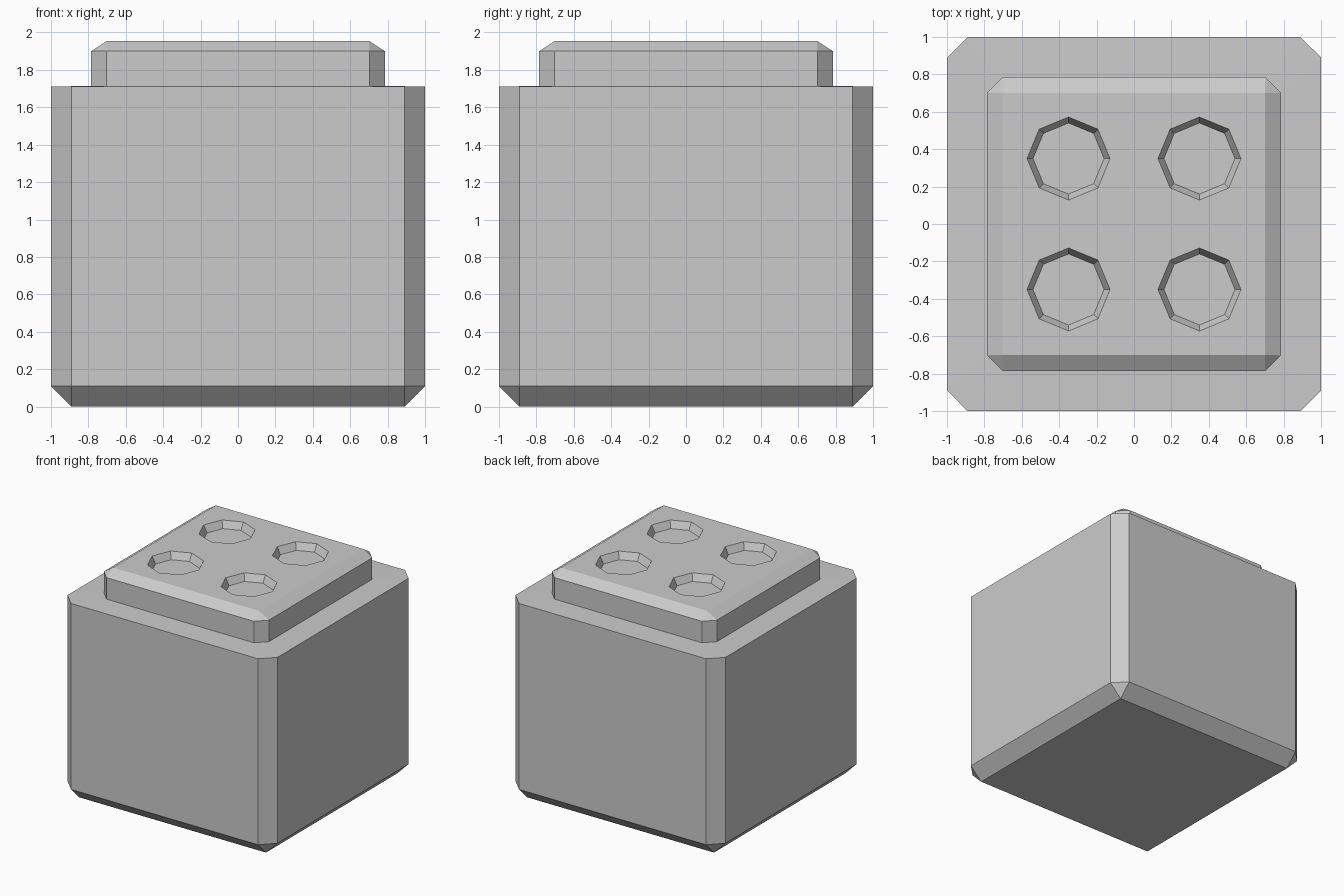
import bpy, bmesh
from mathutils import Matrix

if "Cube" in bpy.data.objects:
    bpy.data.objects.remove(bpy.data.objects["Cube"])


def new_object(name, bm):
    mesh = bpy.data.meshes.new(name)
    bm.to_mesh(mesh)
    bm.free()
    obj = bpy.data.objects.new(name, mesh)
    bpy.context.collection.objects.link(obj)
    return obj


def ring(bm, half, chamfer, z):
    """Square outline with cut corners."""
    a, b = half, half - chamfer
    pts = [(a, -b), (a, b), (b, a), (-b, a), (-a, b), (-a, -b), (-b, -a), (b, -a)]
    return [bm.verts.new((x, y, z)) for x, y in pts]


# Block: chamfered body, shoulder and raised cap as one closed shell
bm = bmesh.new()
profile = [
    (0.89, 0.0, 0.0),      # base
    (1.0, 0.11, 0.11),     # body
    (1.0, 0.11, 1.71),
    (0.785, 0.083, 1.715),  # shoulder to cap
    (0.785, 0.083, 1.90),
    (0.70, 0.0, 1.955),    # cap top
]
rings = [ring(bm, *p) for p in profile]
for low, high in zip(rings, rings[1:]):
    for i in range(8):
        j = (i + 1) % 8
        bm.faces.new((low[i], low[j], high[j], high[i]))
bm.faces.new(rings[0])
bm.faces.new(rings[-1])
bmesh.ops.remove_doubles(bm, verts=bm.verts, dist=1e-4)
bmesh.ops.recalc_face_normals(bm, faces=bm.faces)
block = new_object("block_with_raised_cap", bm)

# Four tapered eight-sided sockets in the cap
bm = bmesh.new()
depth = 0.06
for x in (-0.35, 0.35):
    for y in (-0.35, 0.35):
        bmesh.ops.create_cone(bm, cap_ends=True, segments=8,
                              radius1=0.19, radius2=0.254, depth=2 * depth,
                              matrix=Matrix.Translation((x, y, 1.955)))
cutter = new_object("socket_cutter", bm)
cutter.hide_render = True
cutter.display_type = 'WIRE'

cut = block.modifiers.new("sockets", 'BOOLEAN')
cut.operation = 'DIFFERENCE'
cut.solver = 'EXACT'
cut.object = cutter
